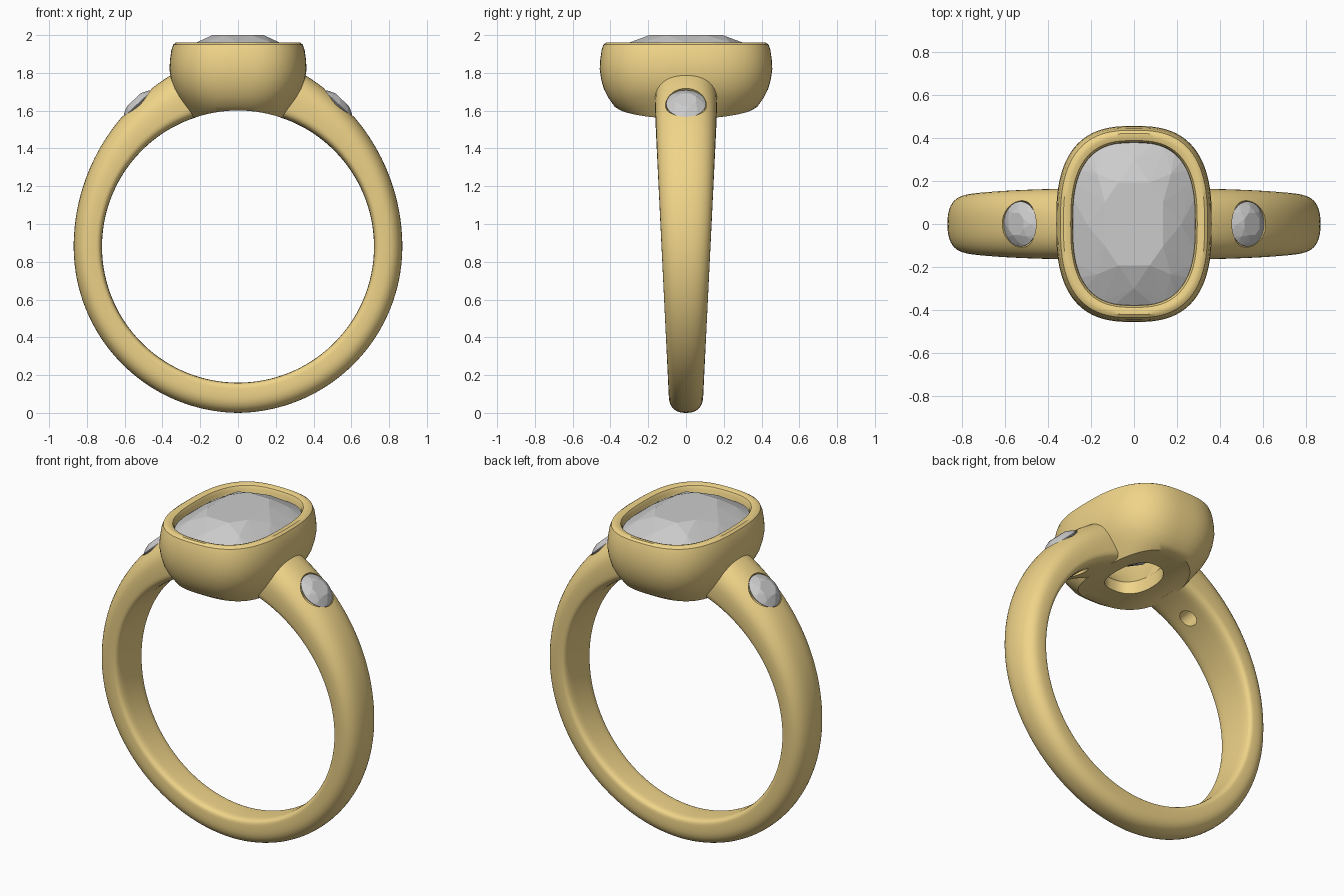
import bpy, bmesh
from math import sin, cos, pi, sqrt, radians, copysign
from mathutils import Matrix

if "Cube" in bpy.data.objects:
    bpy.data.objects.remove(bpy.data.objects["Cube"])

ZC, R = 0.88, 0.72          # finger hole centre height and radius

gold = bpy.data.materials.new("gold")
gold.diffuse_color = (0.87, 0.66, 0.25, 1)
gold.use_nodes = True
gold.node_tree.nodes["Principled BSDF"].inputs["Base Color"].default_value = gold.diffuse_color


def spow(v, n):
    return copysign(abs(v) ** (2 / n), v)


def finish(bm, name, mat=None):
    bmesh.ops.recalc_face_normals(bm, faces=bm.faces)
    me = bpy.data.meshes.new(name)
    bm.to_mesh(me)
    bm.free()
    ob = bpy.data.objects.new(name, me)
    bpy.context.collection.objects.link(ob)
    if mat:
        me.materials.append(mat)
    return ob


def loft(name, rings, closed=False, mat=None, matrix=None):
    """Skin a list of equal-length point rings; cap the ends unless closed."""
    bm = bmesh.new()
    rows = [[bm.verts.new(p) for p in ring] for ring in rings]
    n = len(rows[0])
    pairs = list(zip(rows, rows[1:])) + ([(rows[-1], rows[0])] if closed else [])
    for a, b in pairs:
        for i in range(n):
            j = (i + 1) % n
            bm.faces.new((a[i], a[j], b[j], b[i]))
    if not closed:
        bm.faces.new(rows[0])
        bm.faces.new(rows[-1])
    if matrix:
        bm.transform(matrix)
    return finish(bm, name, mat)


def oval(rx, ry, z, n=2.0, count=48, offset=0.0):
    """Superellipse ring; z=None wraps it onto the finger hole cylinder."""
    pts = []
    for i in range(count):
        t = 2 * pi * (i + offset) / count
        x, y = rx * spow(cos(t), n), ry * spow(sin(t), n)
        pts.append((x, y, ZC + sqrt((R + .001) ** 2 - x * x) if z is None else z))
    return pts


def gem(name, rx, ry, n, crown, depth, matrix):
    """Brilliant cut stone as the hull of table, crown, girdle and pavilion points."""
    bm = bmesh.new()
    pts = oval(rx * .5, ry * .54, crown, n, 8, .5)
    pts += oval(rx * .77, ry * .79, crown * .56, n, 8)
    pts += oval(rx, ry, 0, n, 32) + oval(rx, ry, -crown * .12, n, 32)
    pts += oval(rx * .55, ry * .55, -depth * .55, n, 8, .5) + [(0, 0, -depth)]
    for p in pts:
        bm.verts.new(p)
    bmesh.ops.convex_hull(bm, input=bm.verts)
    bm.transform(matrix)
    return finish(bm, name)


def smooth(ob, deg=35):
    bpy.ops.object.select_all(action='DESELECT')
    ob.select_set(True)
    bpy.context.view_layer.objects.active = ob
    bpy.ops.object.shade_smooth_by_angle(angle=radians(deg))


# band: domed section growing wider and thicker towards the shoulders
def band_section(phi):
    s = max(0, (abs(phi) - pi / 2) / (pi / 2))
    th = .16 - .01 * abs(sin(phi)) + .17 * s * s
    w = .083 + .053 * (ZC - R * cos(phi))
    ring = []
    for i in range(40):
        t = 2 * pi * i / 40
        n = 2.4 if sin(t) > 0 else 5
        h = .6 if sin(t) > 0 else .4
        r = R + th * (.4 + h * spow(sin(t), n))
        ring.append((r * sin(phi), w * spow(cos(t), n), ZC - r * cos(phi)))
    return ring


band = loft("band", [band_section(radians(-162 + 324 * k / 120)) for k in range(121)], mat=gold)

# shoulder stones with drilled seats
for side, label in ((-1, "left"), (1, "right")):
    m = Matrix.Translation((side * .53, 0, 1.637)) @ Matrix.Rotation(side * radians(43), 4, 'Y')
    gem(label + "_side_stone", .105, .105, 2, .03, .075, m)
    seat = [(.109, .2), (.109, -.012), (.05, -.09), (.05, -.4)]
    cutter = loft(label + "_seat_cutter", [oval(r, r, z) for r, z in seat], matrix=m)
    cutter.hide_render = True
    mod = band.modifiers.new("seat", 'BOOLEAN')
    mod.operation, mod.solver, mod.object = 'DIFFERENCE', 'EXACT', cutter
    bpy.context.view_layer.objects.active = band
    bpy.ops.object.modifier_apply(modifier=mod.name)
    bpy.data.objects.remove(cutter)
smooth(band)

# bezel cup: closed profile of (inset, height), open through the bottom
A, B, N = .363, .457, 2.7
profile = [(.078, 1.90), (.077, 1.935), (.068, 1.953), (.05, 1.96), (.034, 1.96), (.02, 1.95),
           (.01, 1.92), (.003, 1.87), (0, 1.82), (.008, 1.765), (.022, 1.715), (.045, 1.67),
           (.08, 1.62)]
rings = [oval(A - d, B - d, z, N, 96) for d, z in profile]
rings += [oval(x, y, None, 2.4, 96) for x, y in ((.245, .345), (.205, .29), (.17, .235), (.13, .18))]
rings += [oval(.13, .18, 1.67, 2.4, 96), oval(.275, .37, 1.88, N, 96)]
smooth(loft("bezel", rings, closed=True, mat=gold))

# centre stone
gem("centre_stone", .287, .38, 2.8, .09, .23, Matrix.Translation((0, 0, 1.91)))
